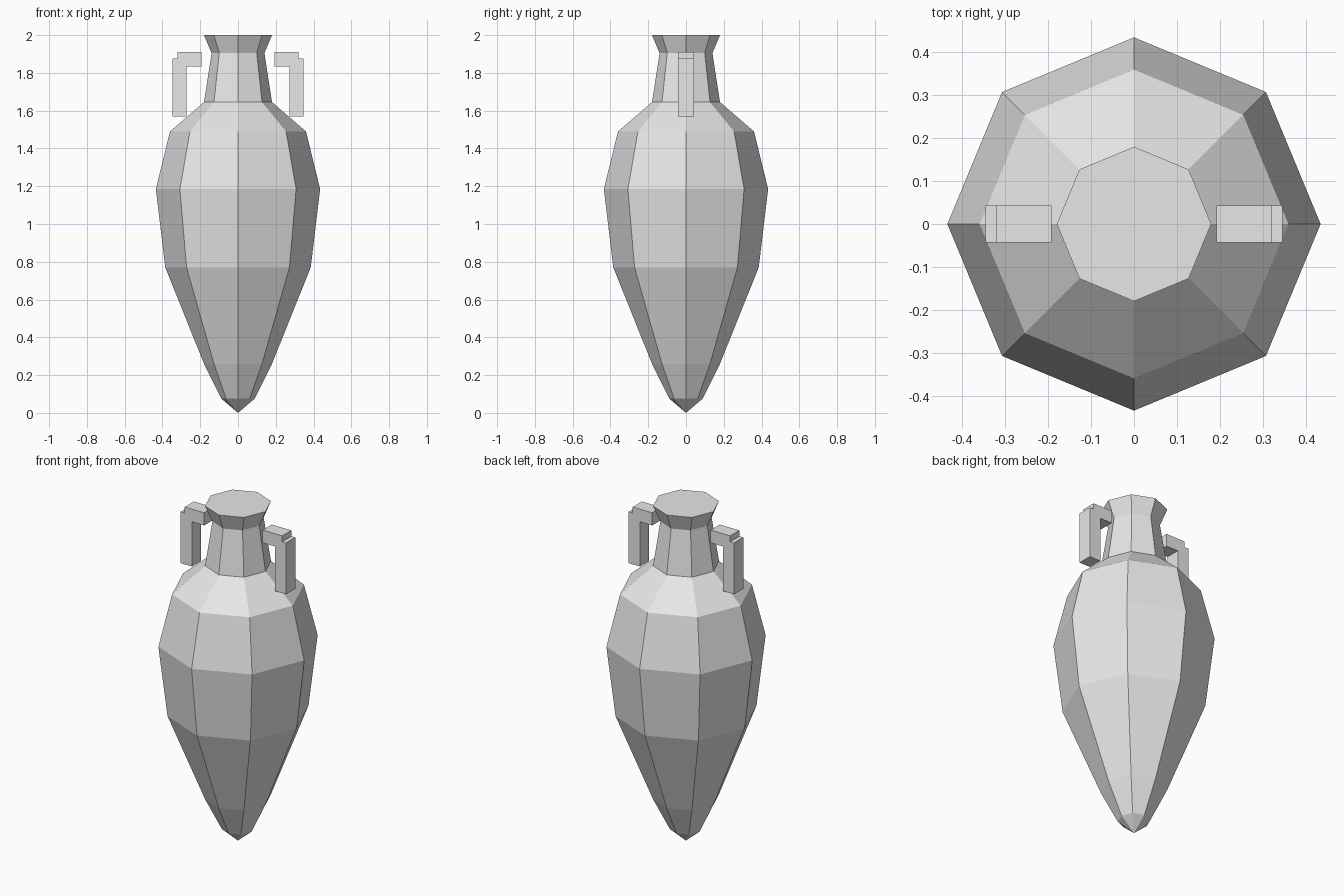
import bpy, bmesh, math

if "Cube" in bpy.data.objects:
    bpy.data.objects.remove(bpy.data.objects["Cube"])

clay = bpy.data.materials.new("light_grey")
clay.diffuse_color = (0.8, 0.8, 0.8, 1.0)
clay.use_nodes = True
clay.node_tree.nodes["Principled BSDF"].inputs["Base Color"].default_value = clay.diffuse_color


def finish(name, bm):
    bmesh.ops.recalc_face_normals(bm, faces=bm.faces)
    mesh = bpy.data.meshes.new(name)
    bm.to_mesh(mesh)
    bm.free()
    mesh.materials.append(clay)
    obj = bpy.data.objects.new(name, mesh)
    bpy.context.collection.objects.link(obj)
    return obj


def add_box(bm, lo, hi):
    verts = bmesh.ops.create_cube(bm, size=1)["verts"]
    for v in verts:
        v.co = [(a + b) / 2 + c * (b - a) for a, b, c in zip(lo, hi, v.co)]


# Vessel: eight-sided lathe with a pointed foot and a closed flat mouth
SIDES = 8
PROFILE = [(0.088, 0.075), (0.18, 0.26), (0.385, 0.77), (0.435, 1.185),
           (0.36, 1.49), (0.18, 1.645), (0.14, 1.905), (0.18, 2.0)]
bm = bmesh.new()
rings = []
for r, z in PROFILE:
    rings.append([bm.verts.new((r * math.cos(math.tau * i / SIDES),
                                r * math.sin(math.tau * i / SIDES), z))
                  for i in range(SIDES)])
tip = bm.verts.new((0, 0, 0))
for i in range(SIDES):
    j = (i + 1) % SIDES
    bm.faces.new((tip, rings[0][j], rings[0][i]))
    for low, high in zip(rings, rings[1:]):
        bm.faces.new((low[i], low[j], high[j], high[i]))
bm.faces.new(rings[-1])
finish("amphora_body", bm)

# Handles: a short arm and an upright grip on each side
for side, name in ((1, "right_handle"), (-1, "left_handle")):
    bm = bmesh.new()
    add_box(bm, (0.192, -0.043, 1.835), (0.32, 0.043, 1.91))
    add_box(bm, (0.272, -0.043, 1.57), (0.346, 0.043, 1.875))
    for v in bm.verts:
        v.co.x *= side
    finish(name, bm)
